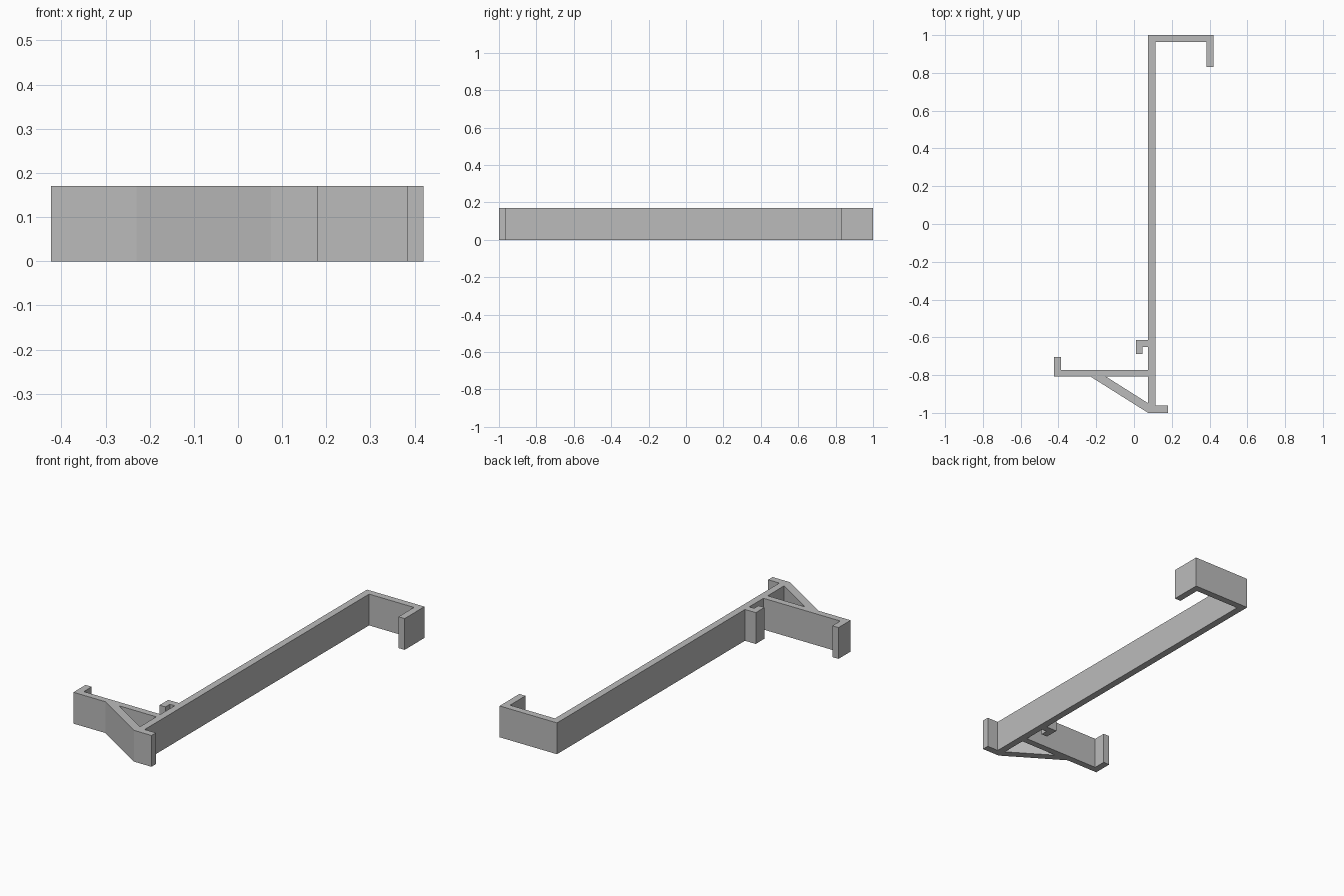
import bpy
import bmesh

HEIGHT = 0.17

cube = bpy.data.objects.get("Cube")
if cube:
    bpy.data.objects.remove(cube, do_unlink=True)

grey = bpy.data.materials.new("plain grey")
grey.use_nodes = True
colour = (0.5, 0.5, 0.5, 1)
grey.diffuse_color = colour
grey.node_tree.nodes["Principled BSDF"].inputs["Base Color"].default_value = colour


def prism(name, outline):
    """Extrude a plan outline upward to the common height."""
    bm = bmesh.new()
    base = bm.faces.new([bm.verts.new((x, y, 0)) for x, y in outline])
    top = bmesh.ops.extrude_face_region(bm, geom=[base], use_keep_orig=True)["geom"]
    for v in top:
        if isinstance(v, bmesh.types.BMVert):
            v.co.z = HEIGHT
    bmesh.ops.recalc_face_normals(bm, faces=bm.faces)
    mesh = bpy.data.meshes.new(name)
    bm.to_mesh(mesh)
    bm.free()
    mesh.materials.append(grey)
    obj = bpy.data.objects.new(name, mesh)
    bpy.context.collection.objects.link(obj)
    return obj


# Long spine with the rear hook and the front foot in one bent strip
prism("spine_with_hook", [
    (0.075, -1), (0.18, -1), (0.18, -0.962), (0.113, -0.962),
    (0.113, 0.963), (0.383, 0.963), (0.383, 0.83), (0.42, 0.83),
    (0.42, 1), (0.075, 1)])

# Shelf arm with its upturned lip
prism("shelf_arm", [
    (0.075, -0.808), (0.075, -0.772), (-0.386, -0.772), (-0.386, -0.704),
    (-0.423, -0.704), (-0.423, -0.808)])

# Diagonal brace under the shelf
prism("brace", [
    (-0.23, -0.808), (0.075, -1), (0.075, -0.949), (-0.148, -0.808)])

# Small catch above the shelf
prism("small_catch", [
    (0.075, -0.613), (0.01, -0.613), (0.01, -0.688), (0.046, -0.688),
    (0.046, -0.65), (0.075, -0.65)])
